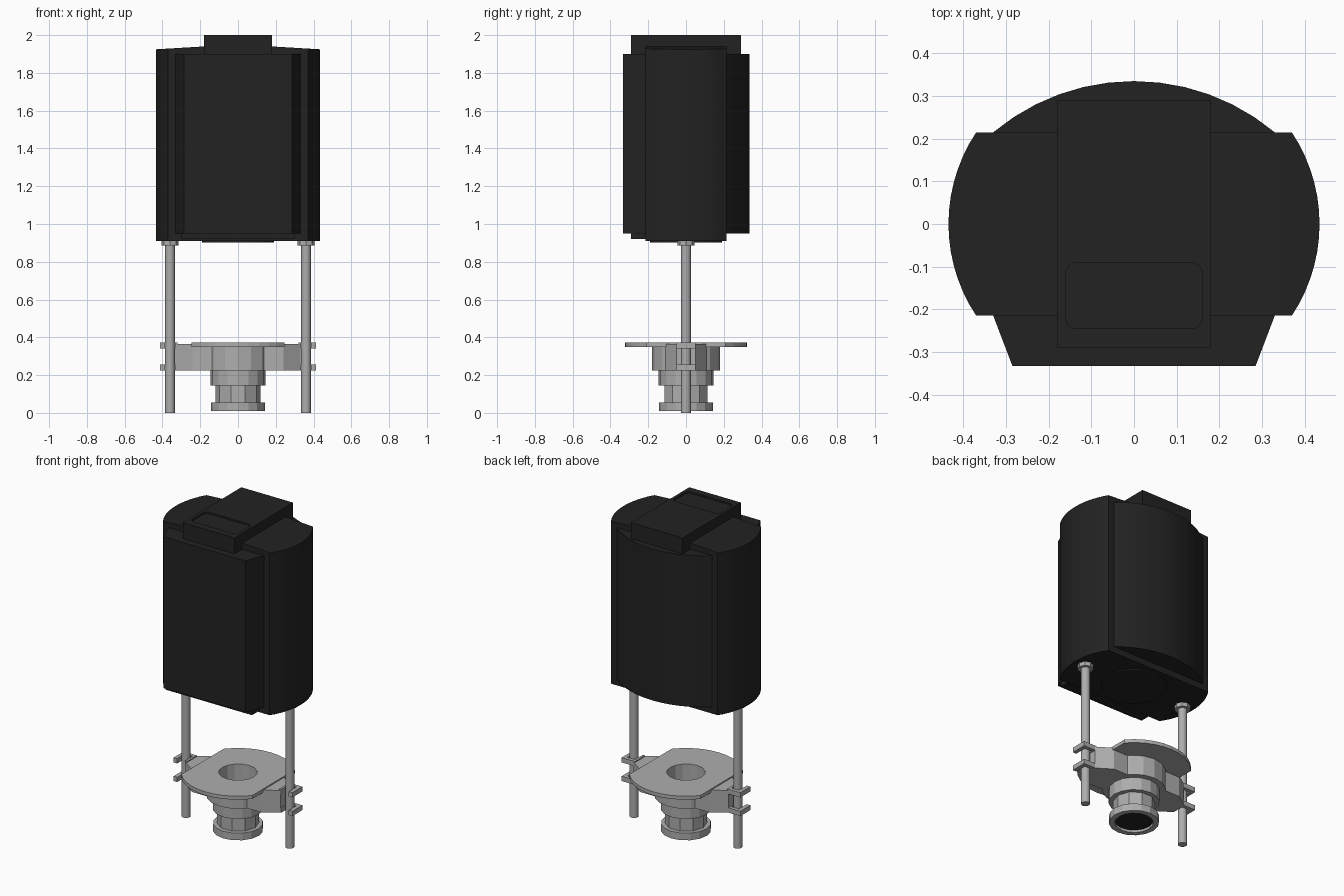
import bpy, bmesh
from math import sin, cos, pi, radians, atan2, hypot

if "Cube" in bpy.data.objects:
    bpy.data.objects.remove(bpy.data.objects["Cube"])


def material(name, value):
    m = bpy.data.materials.new(name)
    m.use_nodes = True
    m.diffuse_color = (value, value, value, 1)
    m.node_tree.nodes["Principled BSDF"].inputs["Base Color"].default_value = (value, value, value, 1)
    return m


BLACK = material("matte black", 0.016)
GREY = material("light grey metal", 0.42)


def finish(name, bm, mat, smooth=None):
    bmesh.ops.recalc_face_normals(bm, faces=bm.faces)
    me = bpy.data.meshes.new(name)
    bm.to_mesh(me)
    bm.free()
    me.materials.append(mat)
    ob = bpy.data.objects.new(name, me)
    bpy.context.collection.objects.link(ob)
    if smooth:
        bpy.ops.object.select_all(action="DESELECT")
        ob.select_set(True)
        bpy.context.view_layer.objects.active = ob
        bpy.ops.object.shade_smooth_by_angle(angle=radians(smooth))
    return ob


def extrude(outline, z0, z1):
    """Solid prism from an outline in plan."""
    bm = bmesh.new()
    face = bm.faces.new([bm.verts.new((x, y, z0)) for x, y in outline])
    new = bmesh.ops.extrude_face_region(bm, geom=[face])["geom"]
    for v in new:
        if isinstance(v, bmesh.types.BMVert):
            v.co.z = z1
    return bm


def arc(cx, cy, r, a0, a1, n):
    return [(cx + r * cos(a0 + (a1 - a0) * i / n), cy + r * sin(a0 + (a1 - a0) * i / n))
            for i in range(n + 1)]


def rect(x0, x1, y0, y1):
    return [(x0, y0), (x1, y0), (x1, y1), (x0, y1)]


def circle(r, n, cx=0):
    return arc(cx, 0, r, 0, 2 * pi, n)[:-1]


def tube(name, radius, z0, z1, n, inner=0.11):
    """Ring with a square section."""
    bm = bmesh.new()
    loops = []
    for r, z in ((radius, z0), (radius, z1), (inner, z1), (inner, z0)):
        loops.append([bm.verts.new((x, y, z)) for x, y in circle(r, n)])
    for k in range(4):
        a, b = loops[k], loops[(k + 1) % 4]
        for i in range(n):
            j = (i + 1) % n
            bm.faces.new((a[i], a[j], b[j], b[i]))
    return finish(name, bm, GREY)


def cut(ob, outline, z0, z1):
    """Carve a prism out of an object."""
    cutter = finish("cutter", extrude(outline, z0, z1), ob.data.materials[0])
    cutter.hide_render = True
    mod = ob.modifiers.new("cut", "BOOLEAN")
    mod.operation = "DIFFERENCE"
    mod.solver = "EXACT"
    mod.object = cutter
    bpy.context.view_layer.objects.active = ob
    bpy.ops.object.modifier_apply(modifier=mod.name)
    bpy.data.objects.remove(cutter)


def chord_arc(half, sag, n):
    """Arc bulging along +x over a chord from -half to half."""
    r = (half * half + sag * sag) / (2 * sag)
    a = atan2(half, r - sag)
    return arc(sag - r, 0, r, -a, a, n)


# Main housing with bowed sides and a gently sloped roof
side = [(0.37 + x, y) for x, y in chord_arc(0.215, 0.065, 14)]
bm = extrude(side + [(-x, -y) for x, y in side], 0.91, 1.94)
for x in (-0.18, 0.18):
    bmesh.ops.bisect_plane(bm, geom=bm.verts[:] + bm.edges[:] + bm.faces[:],
                           plane_co=(x, 0, 0), plane_no=(1, 0, 0))
for v in bm.verts:
    if v.co.z > 1.5:
        v.co.z -= max(0, abs(v.co.x) - 0.18) * 0.06
finish("housing", bm, BLACK, 25)

# Front and back covers
finish("front_cover", extrude([(-0.285, -0.333), (0.285, -0.333), (0.33, -0.215), (0.33, -0.15),
                               (-0.33, -0.15), (-0.33, -0.215)], 0.95, 1.9), BLACK)
back = [(-y, 0.215 + x) for x, y in chord_arc(0.33, 0.12, 12)]
finish("back_cover", extrude(back + [(-0.33, 0.15), (0.33, 0.15)], 0.95, 1.9), BLACK, 25)

# Top block with a shallow rounded recess
block = finish("top_block", extrude(rect(-0.18, 0.18, -0.29, 0.29), 1.88, 2.0), BLACK)
corner = 0.025
recess = []
for i, (x, y) in enumerate(((0.135, -0.115), (-0.135, -0.115), (-0.135, -0.22), (0.135, -0.22))):
    recess += arc(x, y, corner, i * pi / 2, (i + 1) * pi / 2, 4)
cut(block, recess, 1.99, 2.05)

# Underside plates
finish("bottom_plate", extrude(rect(-0.3, 0.3, -0.29, -0.1), 0.92, 0.97), BLACK)
finish("bottom_disc", extrude(circle(0.19, 24), 0.902, 0.95), BLACK)

# Flange: disc with two flat sides
half_angle = atan2(0.21, 0.247)
radius = hypot(0.21, 0.247)
rim = arc(0, 0, radius, half_angle, pi - half_angle, 10)
flange = finish("flange", extrude(rim + [(-x, -y) for x, y in rim], 0.35, 0.372), GREY)
cut(flange, circle(0.11, 16), 0.3, 0.4)

# Stepped nozzle
tube("hub", 0.18, 0.225, 0.35, 16)
tube("hub_step", 0.145, 0.145, 0.225, 16)
tube("nozzle_neck", 0.12, 0.055, 0.145, 10)
tube("nozzle_lip", 0.143, 0.01, 0.055, 16)
finish("nozzle_core", extrude(circle(0.112, 16), 0.025, 0.05), BLACK)

# Rods, collars, arms and clips on both sides
for s, label in ((1, "left"), (-1, "right")):
    finish(label + "_rod", extrude(circle(0.026, 16, s * 0.36), 0, 0.92), GREY, 30)
    finish(label + "_collar", extrude(circle(0.046, 8, s * 0.36), 0.885, 0.912), GREY)
    arm = [(0.12, -0.11), (0.24, -0.11), (0.33, -0.05), (0.33, 0.05), (0.24, 0.11), (0.12, 0.11)]
    finish(label + "_arm", extrude([(s * x, y) for x, y in arm], 0.225, 0.365), GREY)
    clip = [(0.32, -0.05), (0.334, -0.05), (0.334, 0.027), (0.387, 0.027),
            (0.387, -0.05), (0.412, -0.05), (0.412, 0.05), (0.32, 0.05)]
    for level, z in (("upper", 0.342), ("lower", 0.225)):
        finish(label + "_" + level + "_clip", extrude([(s * x, y) for x, y in clip], z, z + 0.03), GREY)
